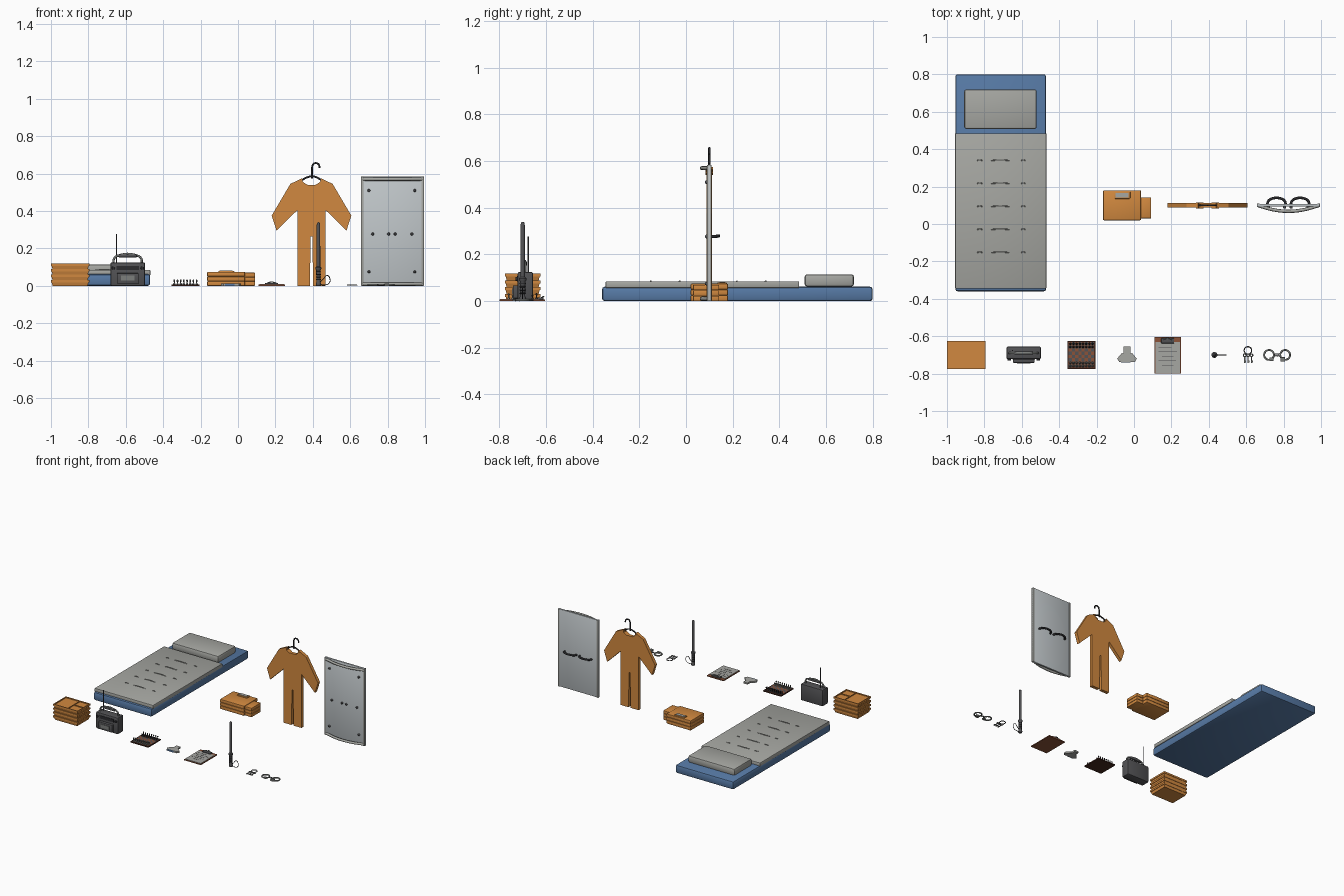
import bpy, bmesh, math
from mathutils import Vector

def material(name, r, g, b):
    m = bpy.data.materials.new(name)
    m.diffuse_color = (r, g, b, 1)
    return m

ORANGE = material("orange_cloth", 0.64, 0.25, 0.05)
BLUE = material("mattress_blue", 0.095, 0.195, 0.38)
GREY = material("blanket_grey", 0.38, 0.385, 0.36)
PALE = material("shield_grey", 0.54, 0.58, 0.60)
DARK = material("charcoal", 0.085, 0.085, 0.09)
BLACK = material("near_black", 0.025, 0.025, 0.028)
BROWN = material("board_brown", 0.06, 0.02, 0.012)
RUST = material("board_rust", 0.26, 0.085, 0.04)
STEEL = material("steel", 0.20, 0.21, 0.20)

def finish(name, bm, mats, smooth=False):
    bmesh.ops.recalc_face_normals(bm, faces=bm.faces)
    me = bpy.data.meshes.new(name)
    bm.to_mesh(me)
    bm.free()
    for m in (mats if isinstance(mats, list) else [mats]):
        me.materials.append(m)
    if smooth:
        me.shade_smooth()
        me.set_sharp_from_angle(angle=math.radians(40))
    ob = bpy.data.objects.new(name, me)
    bpy.context.scene.collection.objects.link(ob)
    return ob

def box(name, x0, x1, y0, y1, z0, z1, mat, bevel=0, segs=2):
    bm = bmesh.new()
    bmesh.ops.create_cube(bm, size=1)
    for v in bm.verts:
        v.co = ((x0 + x1) / 2 + v.co.x * (x1 - x0), (y0 + y1) / 2 + v.co.y * (y1 - y0),
                (z0 + z1) / 2 + v.co.z * (z1 - z0))
    if bevel:
        bmesh.ops.bevel(bm, geom=bm.edges[:], offset=bevel, segments=segs, profile=0.5, affect='EDGES')
    return finish(name, bm, mat, bevel > 0)

def lathe(name, center, profile, mat, axis='Z', n=16):
    """Closed turned solid from (radius, height) pairs."""
    bm = bmesh.new()
    rings = []
    for r, h in profile:
        ring = []
        for i in range(n):
            a = 2 * math.pi * i / n
            p = (r * math.cos(a), r * math.sin(a), h)
            if axis == 'Y':
                p = (p[0], p[2], p[1])
            ring.append(bm.verts.new(Vector(center) + Vector(p)))
        rings.append(ring)
    for a, b in zip(rings, rings[1:]):
        for i in range(n):
            bm.faces.new((a[i], a[(i + 1) % n], b[(i + 1) % n], b[i]))
    bm.faces.new(rings[0])
    bm.faces.new(rings[-1])
    return finish(name, bm, mat, True)

def prism(name, pts, lo, hi, mat, plane='XY'):
    bm = bmesh.new()
    to3 = (lambda p: (p[0], p[1], lo)) if plane == 'XY' else (lambda p: (p[0], lo, p[1]))
    f = bm.faces.new([bm.verts.new(to3(p)) for p in pts])
    ext = bmesh.ops.extrude_face_region(bm, geom=[f])
    d = (0, 0, hi - lo) if plane == 'XY' else (0, hi - lo, 0)
    bmesh.ops.translate(bm, vec=d, verts=[v for v in ext['geom'] if isinstance(v, bmesh.types.BMVert)])
    return finish(name, bm, mat)

def tube(name, pts, r, mat, closed=False, curved=True):
    cu = bpy.data.curves.new(name, 'CURVE')
    cu.dimensions = '3D'
    cu.bevel_depth, cu.bevel_resolution, cu.resolution_u = r, 2, 6
    cu.use_fill_caps = True
    sp = cu.splines.new('BEZIER')
    sp.bezier_points.add(len(pts) - 1)
    for b, p in zip(sp.bezier_points, pts):
        b.co = p
        b.handle_left_type = b.handle_right_type = 'AUTO' if curved else 'VECTOR'
    sp.use_cyclic_u = closed
    cu.materials.append(mat)
    ob = bpy.data.objects.new(name, cu)
    bpy.context.scene.collection.objects.link(ob)
    return ob

def ring(name, x, y, z, R, r, mat, n=12):
    return tube(name, [(x + R * math.cos(2 * math.pi * i / n), y + R * math.sin(2 * math.pi * i / n), z)
                       for i in range(n)], r, mat, closed=True)

# Bedding: mattress, blanket with creases, pillow
box("mattress", -0.955, -0.47, -0.36, 0.80, 0, 0.062, BLUE, 0.012)
box("blanket", -0.957, -0.468, -0.345, 0.485, 0.056, 0.085, GREY, 0.005)
box("pillow", -0.908, -0.52, 0.508, 0.72, 0.062, 0.115, GREY, 0.012)
for i in range(5):
    y = 0.342 - i * 0.123
    for x0, x1 in ((-0.84, -0.81), (-0.765, -0.665), (-0.605, -0.58)):
        tube("blanket_crease", [(x0, y - 0.002, 0.0845), ((x0 + x1) / 2, y, 0.0865), (x1, y - 0.002, 0.0845)],
             0.003, GREY)

# Folded uniform: body layers, side sleeve layers, chest label
for i in range(3):
    box("folded_body", -0.165, 0.037, 0.02, 0.18, i * 0.025, i * 0.025 + 0.0245, ORANGE, 0.004)
    box("folded_sleeve", 0.02, 0.092, 0.03, 0.142, i * 0.0235, i * 0.0235 + 0.023, ORANGE, 0.004)
box("folded_collar", -0.105, -0.02, 0.135, 0.175, 0.07, 0.080, ORANGE, 0.003)
box("chest_label", -0.10, -0.03, 0.143, 0.167, 0.079, 0.083, GREY)

# Hanging jumpsuit: mirrored outline around its centre line
cx = 0.393
half = [(0.022, 0.54), (0.045, 0.55), (0.05, 0.575), (0.113, 0.545), (0.213, 0.375), (0.187, 0.295),
        (0.075, 0.405), (0.075, 0.0), (0.009, 0.0), (0.004, 0.265)]
prism("jumpsuit", [(cx + x, z) for x, z in half] + [(cx - x, z) for x, z in reversed(half)],
      0.088, 0.112, ORANGE, 'XZ')
for s in (-1, 1):
    prism("collar_flap", [(cx + s * 0.022, 0.54), (cx + s * 0.045, 0.55), (cx + s * 0.05, 0.575),
                          (cx + s * 0.062, 0.565)], 0.083, 0.116, ORANGE, 'XZ')
tube("hanger_hook", [(0.396, 0.1, 0.575), (0.396, 0.1, 0.625), (0.402, 0.1, 0.65), (0.417, 0.1, 0.656),
                     (0.432, 0.1, 0.648), (0.436, 0.1, 0.63)], 0.005, BLACK)
tube("hanger_bar", [(0.335, 0.1, 0.562), (0.37, 0.1, 0.58), (0.396, 0.1, 0.586), (0.42, 0.1, 0.58),
                    (0.45, 0.1, 0.562)], 0.005, BLACK)

# Riot shield: plate, edge rims, bowed rails, bolts, rear grips
box("shield_plate", 0.657, 0.994, 0.093, 0.107, 0, 0.585, PALE, 0.004)
for x in (0.664, 0.987):
    box("shield_side_rim", x - 0.007, x + 0.007, 0.09, 0.11, 0.0, 0.584, GREY, 0.003)
for z in (0.010, 0.570):
    tube("shield_bow_rail", [(0.665, 0.098, z), (0.745, 0.076, z), (0.825, 0.068, z), (0.906, 0.076, z),
                             (0.986, 0.098, z)], 0.009, GREY)
bolts = [(x, z) for x in (0.70, 0.945) for z in (0.075, 0.51)] + [(x, 0.277) for x in (0.72, 0.805, 0.84, 0.93)]
for x, z in bolts:
    lathe("shield_bolt", (x, 0.082, z), [(0.005, 0), (0.008, 0.004), (0.008, 0.015)], DARK, 'Y', 10)
for x in (0.762, 0.888):
    tube("shield_grip", [(x - 0.05, 0.105, 0.277), (x - 0.042, 0.125, 0.277), (x - 0.02, 0.137, 0.279),
                         (x + 0.02, 0.137, 0.279), (x + 0.042, 0.125, 0.277), (x + 0.05, 0.105, 0.277)],
         0.007, BLACK)

# Stack of tapered meal trays, top one open with compartments
tx, ty = -0.8975, -0.70
for i in range(4):
    z = i * 0.029
    bm = bmesh.new()
    bmesh.ops.create_cube(bm, size=2)
    for v in bm.verts:
        k = 1 if v.co.z > 0 else 0.92
        v.co = (tx + v.co.x * 0.101 * k, ty + v.co.y * 0.074 * k, z + (0.024 if v.co.z > 0 else 0))
    finish("tray_body", bm, ORANGE)
    for s in (-1, 1):
        box("tray_long_rim", -1, -0.795, ty + s * 0.0725 - 0.003, ty + s * 0.0725 + 0.003, z + 0.018, z + 0.031, ORANGE)
        box("tray_short_rim", tx + s * 0.0995 - 0.003, tx + s * 0.0995 + 0.003, ty - 0.0755, ty + 0.0755,
            z + 0.018, z + 0.031, ORANGE)
box("tray_divider_long", -0.883, -0.878, -0.772, -0.628, 0.108, 0.117, ORANGE)
box("tray_divider_short", -0.88, -0.798, -0.7025, -0.6975, 0.108, 0.117, ORANGE)

# Radio: body, front deck, window, dial, knobs, handle, antenna
box("radio_body", -0.682, -0.497, -0.722, -0.655, 0, 0.125, DARK, 0.008)
box("radio_deck", -0.648, -0.532, -0.742, -0.71, 0.012, 0.068, DARK, 0.004)
box("radio_window", -0.626, -0.554, -0.745, -0.738, 0.028, 0.054, STEEL)
box("radio_dial", -0.65, -0.53, -0.725, -0.715, 0.085, 0.107, BLACK)
for x in (-0.667, -0.512):
    lathe("radio_knob", (x, -0.73, 0.095), [(0.008, 0), (0.009, 0.003), (0.009, 0.015)], BLACK, 'Y', 12)
tube("radio_handle", [(-0.665, -0.69, 0.12), (-0.663, -0.69, 0.145), (-0.645, -0.69, 0.16), (-0.535, -0.69, 0.16),
                      (-0.517, -0.69, 0.145), (-0.515, -0.69, 0.12)], 0.006, STEEL)
box("handle_grip", -0.64, -0.54, -0.699, -0.681, 0.152, 0.169, DARK, 0.005)
tube("radio_antenna", [(-0.65, -0.676, 0.11), (-0.65, -0.676, 0.278)], 0.003, DARK, curved=False)

# Chess board: chequered top by face rule, plus two rows of pieces per side
box("board_base", -0.356, -0.206, -0.775, -0.625, 0, 0.008, BROWN)
bm = bmesh.new()
bmesh.ops.create_grid(bm, x_segments=8, y_segments=8, size=0.068)
for f in bm.faces:
    c = f.calc_center_median() / 0.017
    f.material_index = (math.floor(c.x) + math.floor(c.y)) % 2
bmesh.ops.translate(bm, vec=(-0.281, -0.70, 0.0085), verts=bm.verts)
finish("board_squares", bm, [DARK, RUST])
for col in range(8):
    for row in (0, 1, 6, 7):
        h = 0.026 if row in (0, 7) else 0.019
        lathe("chess_piece", (-0.3405 + col * 0.017, -0.7595 + row * 0.017, 0.008),
              [(0.0065, 0), (0.006, 0.003), (0.003, 0.007), (0.0025, h * 0.6), (0.0045, h * 0.75),
               (0.004, h * 0.92), (0.0015, h)], STEEL if row < 4 else BLACK, n=8)

# Small folded garment with blue front edge
prism("folded_scrap", [(-0.09, -0.72), (-0.078, -0.738), (0.005, -0.738), (0.015, -0.72), (-0.008, -0.692),
                       (-0.02, -0.69), (-0.02, -0.655), (-0.055, -0.655), (-0.055, -0.69), (-0.067, -0.692)],
      0, 0.012, GREY)
box("scrap_edge", -0.07, -0.02, -0.741, -0.736, 0, 0.012, BLUE)

# Clipboard: board, paper, clip, printed rules
box("clipboard", 0.11, 0.25, -0.80, -0.605, 0, 0.007, RUST)
box("paper", 0.114, 0.246, -0.796, -0.63, 0.006, 0.010, GREY)
box("clip_plate", 0.145, 0.215, -0.638, -0.61, 0.007, 0.016, DARK, 0.003)
tube("clip_wire", [(0.155, -0.618, 0.015), (0.18, -0.61, 0.02), (0.205, -0.618, 0.015)], 0.003, STEEL)
for i, (x0, x1) in enumerate(((0.13, 0.20), (0.13, 0.23), (0.15, 0.21), (0.13, 0.225), (0.15, 0.21))):
    y = -0.66 - i * 0.024
    box("paper_rule", x0, x1, y - 0.0015, y + 0.0015, 0.0098, 0.0108, DARK)

# Baton standing on its end, with wrist strap
lathe("baton", (0.43, -0.70, 0), [(0.011, 0), (0.014, 0.004), (0.014, 0.014), (0.011, 0.02), (0.012, 0.085),
      (0.016, 0.09), (0.016, 0.098), (0.01, 0.104), (0.0095, 0.325), (0.007, 0.336), (0.003, 0.34)], DARK)
for i in range(4):
    lathe("grip_ridge", (0.43, -0.70, 0.03 + i * 0.014), [(0.011, 0), (0.0135, 0.002), (0.0135, 0.005), (0.011, 0.007)], BLACK)
tube("wrist_strap", [(0.44, -0.70, 0.012), (0.465, -0.70, 0.005), (0.488, -0.70, 0.015), (0.492, -0.70, 0.035),
                     (0.478, -0.70, 0.055), (0.455, -0.70, 0.035)], 0.002, BLACK, closed=True)

# Key ring with three keys
ring("key_ring", 0.609, -0.676, 0.004, 0.02, 0.003, DARK)
for x in (0.592, 0.61, 0.628):
    ring("key_bow", x, -0.702, 0.004, 0.007, 0.003, STEEL, 8)
    box("key_blade", x - 0.003, x + 0.003, -0.743, -0.708, 0.001, 0.006, STEEL)
    box("key_bit", x, x + 0.008, -0.74, -0.73, 0.001, 0.006, STEEL)

# Handcuffs: two cuffs with lock cases, joined by a chain
for x, s in ((0.722, 1), (0.808, -1)):
    ring("cuff", x, -0.70, 0.005, 0.026, 0.005, STEEL, 16)
    box("cuff_lock", x + s * 0.002, x + s * 0.024, -0.732, -0.713, 0, 0.011, STEEL, 0.002)
for i in range(3):
    ring("chain_link", 0.754 + i * 0.011, -0.70, 0.005, 0.006, 0.002, DARK, 8)
